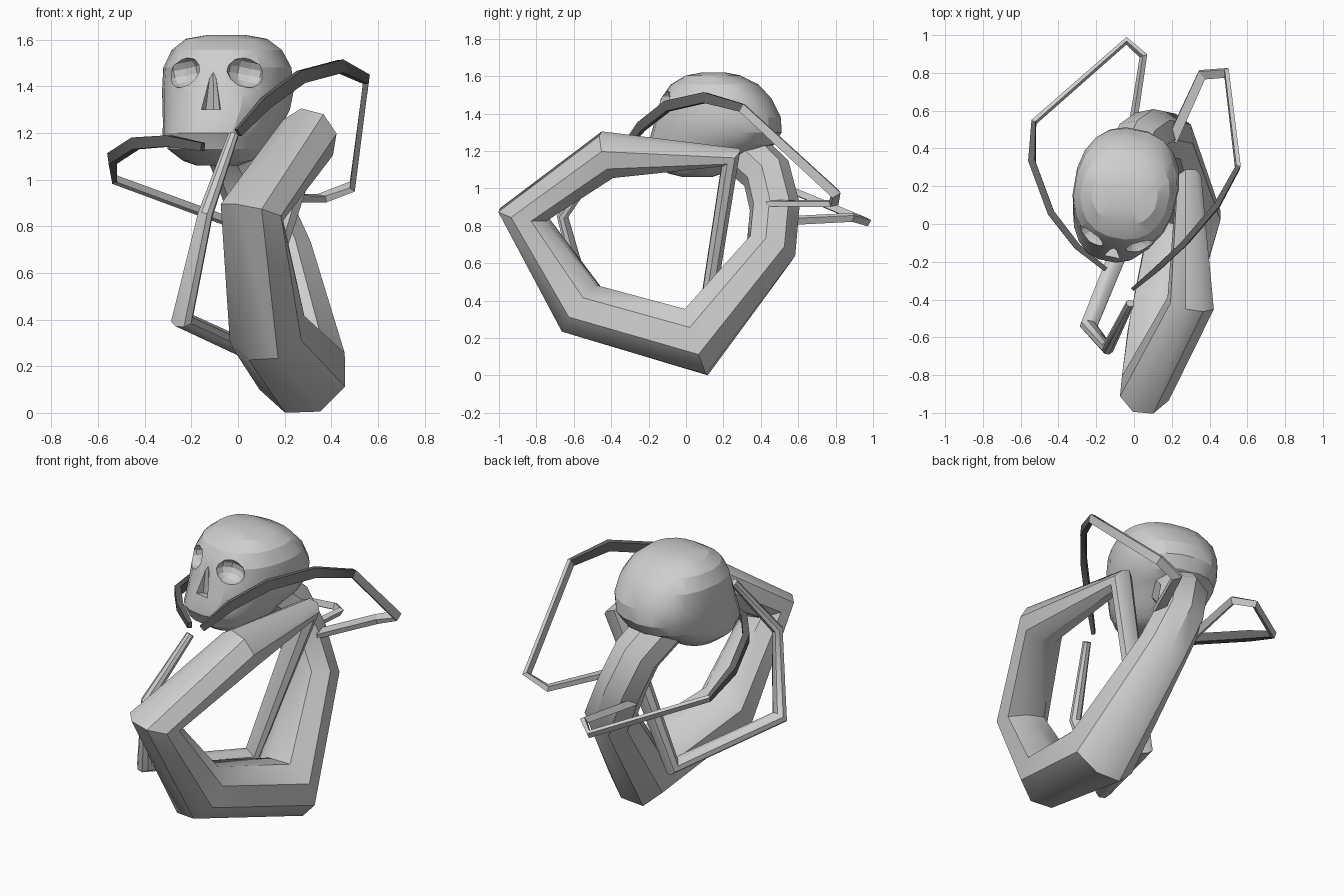
import bpy, bmesh, math
from mathutils import Vector, Matrix

if "Cube" in bpy.data.objects:
    bpy.data.objects.remove(bpy.data.objects["Cube"], do_unlink=True)


def material(name, value):
    mat = bpy.data.materials.new(name)
    mat.use_nodes = True
    colour = (value, value, value, 1)
    mat.diffuse_color = colour
    mat.node_tree.nodes["Principled BSDF"].inputs["Base Color"].default_value = colour
    return mat


grey = material("light grey", 0.62)
dark = material("dark grey", 0.13)


def finish(bm, name):
    bmesh.ops.recalc_face_normals(bm, faces=bm.faces)
    mesh = bpy.data.meshes.new(name)
    bm.to_mesh(mesh)
    bm.free()
    mesh.materials.append(grey)
    ob = bpy.data.objects.new(name, mesh)
    bpy.context.collection.objects.link(ob)
    return ob


def smooth(ob, degrees):
    bpy.ops.object.select_all(action='DESELECT')
    ob.select_set(True)
    bpy.context.view_layer.objects.active = ob
    bpy.ops.object.shade_smooth_by_angle(angle=math.radians(degrees))


def loft(bm, rings):
    """Skin a list of equal-sized closed rings and cap both ends."""
    loops = [[bm.verts.new(p) for p in ring] for ring in rings]
    n = len(loops[0])
    for a, b in zip(loops, loops[1:]):
        for i in range(n):
            j = (i + 1) % n
            bm.faces.new((a[i], a[j], b[j], b[i]))
    bm.faces.new(loops[0])
    bm.faces.new(loops[-1])


def sweep(name, path, sides, flat=1.0, angle=30):
    """Tube along (x, y, z, radius) nodes, with rings in the bisecting planes."""
    pts = [Vector(p[:3]) for p in path]
    rings, up, old = [], None, None
    for k, p in enumerate(pts):
        t = Vector()
        if k > 0:
            t += (p - pts[k - 1]).normalized()
        if k < len(pts) - 1:
            t += (pts[k + 1] - p).normalized()
        t.normalize()
        up = old.rotation_difference(t) @ up if old else Vector((0, 0, 1))
        up = (up - t * up.dot(t)).normalized()
        old = t
        side = t.cross(up)
        ring = []
        for i in range(sides):
            a = 2 * math.pi * (i + 0.5) / sides
            ring.append(p + path[k][3] * (side * math.cos(a) * flat + up * math.sin(a)))
        rings.append(ring)
    bm = bmesh.new()
    loft(bm, rings)
    ob = finish(bm, name)
    smooth(ob, angle)
    return ob


# Coiled body, tapering into the thin tail
sweep("coiled_body", [
    (-.05, .28, 1.22, .135), (.02, .43, 1.08, .135), (.085, .475, .9, .135),
    (.18, .455, .68, .14), (.275, .055, .178, .195), (.125, -.56, .355, .165),
    (.06, -.87, .86, .14), (.3, -.42, 1.18, .127), (.29, .24, 1.165, .068),
    (.02, .1, .28, .052), (-.24, -.54, .4, .046), (-.14, -.66, .85, .032),
    (-.02, -.42, 1.19, .022)], 8, 1.04, 40)

# Bent feelers, from the face round to the back of the neck
feelers = [
    sweep("left_feeler", [
        (0, -.34, 1.2, .025), (.12, -.24, 1.33, .038), (.27, -.1, 1.44, .04),
        (.44, .1, 1.485, .04), (.55, .3, 1.43, .032), (.49, .8, .97, .036),
        (.36, .79, .92, .038), (.2, .44, .92, .038)], 4, 0.55),
    sweep("right_feeler", [
        (-.15, -.24, 1.14, .025), (-.3, -.12, 1.165, .034), (-.44, .06, 1.155, .036),
        (-.54, .33, 1.09, .036), (-.53, .54, 1.0, .024), (-.04, .97, .82, .026),
        (.05, .89, .845, .028), (-.01, .5, .825, .028)], 4, 0.7)]
# Front arcs of the feelers are dark, the roots by the neck stay light
for feeler, limit in zip(feelers, (1.0, .9)):
    feeler.data.materials.append(dark)
    for face in feeler.data.polygons:
        if face.center.y < 0.46 and face.center.z > limit:
            face.material_index = 1

# Skull: superellipse rings as (height, half width, front, back, sideways shift)
head = Matrix.Translation((-.05, .15, 0)) @ Matrix.Rotation(-0.2, 4, 'Z')
rings = []
for z, w, front, back, shift in [
        (1.62, .08, -.06, .06, 0), (1.603, .175, -.15, .14, 0),
        (1.555, .235, -.23, .235, 0), (1.48, .272, -.282, .305, 0),
        (1.38, .278, -.31, .355, 0), (1.3, .268, -.335, .36, -.005),
        (1.235, .25, -.355, .32, -.015), (1.2, .238, -.36, .24, -.022),
        (1.18, .23, -.348, .2, -.025), (1.13, .205, -.325, .12, -.025),
        (1.08, .145, -.25, .04, -.02), (1.06, .09, -.17, -.02, -.02)]:
    ring = []
    for i in range(20):
        a = 2 * math.pi * (i + 0.5) / 20
        c, s = math.cos(a), math.sin(a)
        x = math.copysign(abs(c) ** 0.82, c) * w * (1 + .1 * min(s, 0)) + shift
        y = math.copysign(abs(s) ** 0.82, s) * (back - front) / 2 + (front + back) / 2
        ring.append(head @ Vector((x, y, z)))
    rings.append(ring)
bm = bmesh.new()
loft(bm, rings)
skull = finish(bm, "skull")

# Eye sockets and nose hole cut into the face
cutters = []
for sx in (-1, 1):
    bm = bmesh.new()
    m = head @ Matrix.Translation((sx * .14, -.255, 1.46)) @ Matrix.Rotation(sx * .2, 4, 'Y')
    bmesh.ops.create_uvsphere(bm, u_segments=10, v_segments=7, radius=1,
                              matrix=m @ Matrix.Diagonal((.086, .08, .066, 1)))
    cutters.append(finish(bm, "socket_cutter"))
bm = bmesh.new()
m = head @ Matrix.Translation((0, -.32, 1.4)) @ Matrix.Rotation(-.18, 4, 'X')
bmesh.ops.create_cone(bm, cap_ends=True, segments=8, radius1=.044, radius2=.01, depth=.2,
                      matrix=m @ Matrix.Diagonal((1, 1.5, 1, 1)))
cutters.append(finish(bm, "nose_cutter"))

bpy.context.view_layer.objects.active = skull
for cutter in cutters:
    cutter.hide_render = True
    mod = skull.modifiers.new("cut", 'BOOLEAN')
    mod.operation, mod.solver, mod.object = 'DIFFERENCE', 'EXACT', cutter
    bpy.ops.object.modifier_apply(modifier=mod.name)
    bpy.data.objects.remove(cutter, do_unlink=True)
smooth(skull, 22)
